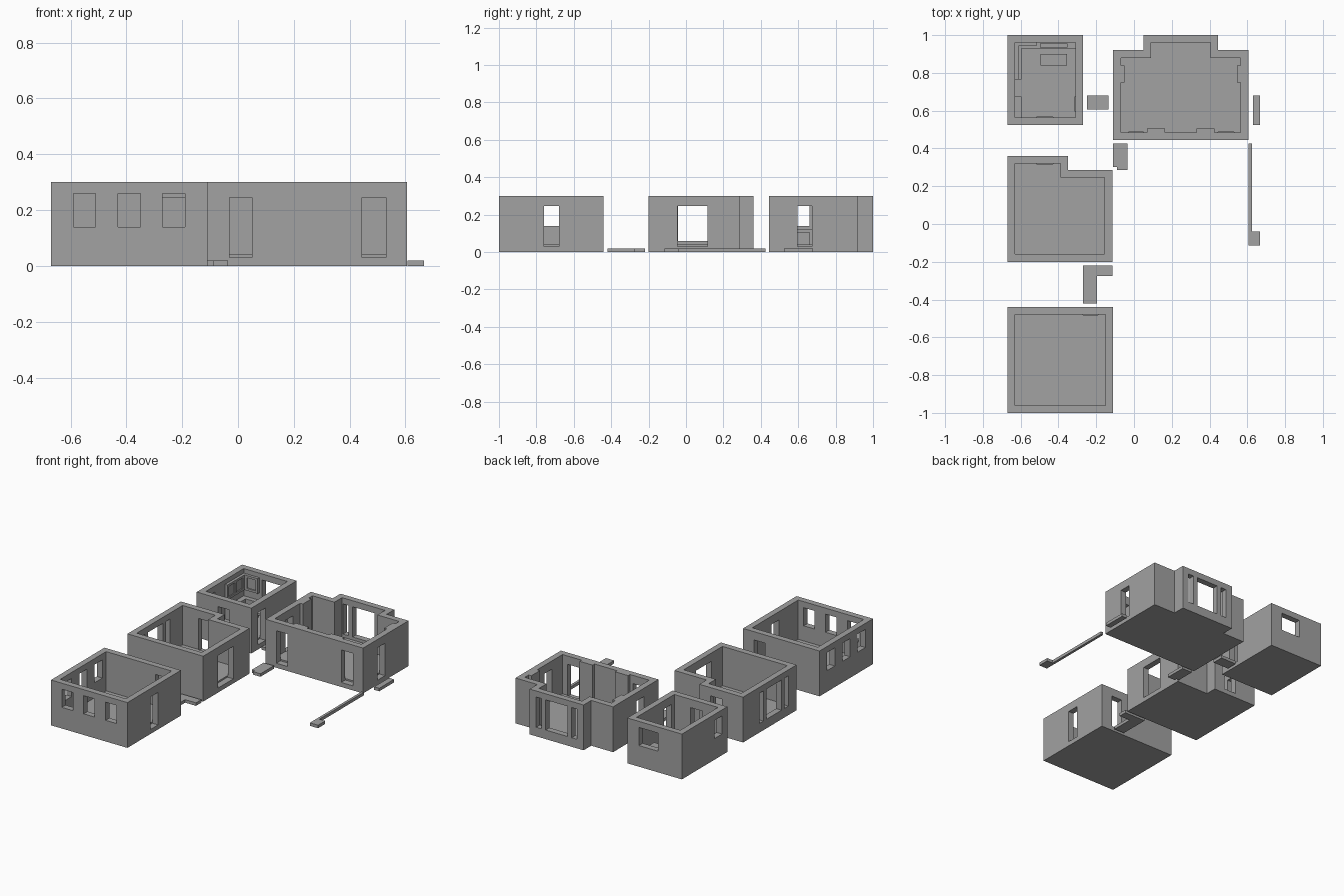
import bpy
import bmesh

if "Cube" in bpy.data.objects:
    bpy.data.objects.remove(bpy.data.objects["Cube"], do_unlink=True)

HEIGHT, FLOOR, WALL, PATH = 0.30, 0.04, 0.04, 0.02
DOOR = (0.03, 0.245)
WINDOW = (0.14, 0.26)
TALL = (0.06, 0.26)

plaster = bpy.data.materials.new("plain grey")
plaster.use_nodes = True
GREY = (0.36, 0.36, 0.36, 1)
plaster.diffuse_color = GREY
plaster.node_tree.nodes["Principled BSDF"].inputs["Base Color"].default_value = GREY


def rect(x0, x1, y0, y1):
    return [(x0, y0), (x1, y0), (x1, y1), (x0, y1)]


def add_prism(bm, outline, z0, z1):
    face = bm.faces.new([bm.verts.new((x, y, z0)) for x, y in outline])
    ext = bmesh.ops.extrude_face_region(bm, geom=[face])
    top = [v for v in ext["geom"] if isinstance(v, bmesh.types.BMVert)]
    bmesh.ops.translate(bm, verts=top, vec=(0, 0, z1 - z0))


def solid(name, prisms):
    """One object from (outline, z0, z1) prisms."""
    bm = bmesh.new()
    for p in prisms:
        add_prism(bm, *p)
    bmesh.ops.recalc_face_normals(bm, faces=bm.faces)
    mesh = bpy.data.meshes.new(name)
    bm.to_mesh(mesh)
    bm.free()
    mesh.materials.append(plaster)
    obj = bpy.data.objects.new(name, mesh)
    bpy.context.collection.objects.link(obj)
    return obj


def carve(obj, *cutters):
    """Subtract each cutter, bake the result and drop the cutters."""
    for c in cutters:
        c.hide_render = True
        mod = obj.modifiers.new("cut", "BOOLEAN")
        mod.operation, mod.solver, mod.object = "DIFFERENCE", "EXACT", c
    bpy.context.view_layer.update()
    deps = bpy.context.evaluated_depsgraph_get()
    baked = bpy.data.meshes.new_from_object(obj.evaluated_get(deps))
    obj.modifiers.clear()
    obj.data = baked
    for c in cutters:
        bpy.data.objects.remove(c, do_unlink=True)


def opening(side, at, a, b, zs):
    """Cutter through the wall whose outer face lies at the given coordinate."""
    out, into = 0.01, WALL + 0.002
    lo, hi = (at - into, at + out) if side[0] == "+" else (at - out, at + into)
    outline = rect(lo, hi, a, b) if side[1] == "x" else rect(a, b, lo, hi)
    return outline, zs[0], zs[1]


def triple(side, at, mid):
    """Wide window flanked by two narrow ones."""
    spans = [(-0.15, -0.11), (-0.08, 0.08), (0.11, 0.15)]
    return [opening(side, at, mid + a, mid + b, TALL) for a, b in spans]


def room(name, outer, inner, openings):
    shell = solid(name, [(outer, 0, HEIGHT)])
    carve(shell, solid("cavity_cutter", [(inner, FLOOR, HEIGHT + 0.1)]),
          solid("opening_cutter", openings))


# Front room: rows of three windows on two sides, two doors
offsets = (0.08, 0.24, 0.40)
room("front_room", rect(-0.67, -0.11, -1, -0.44), rect(-0.63, -0.15, -0.96, -0.48),
     [opening("-y", -1, o - 0.67, o - 0.59, WINDOW) for o in offsets]
     + [opening("-x", -0.67, o - 1, o - 0.92, WINDOW) for o in offsets]
     + [opening("+x", -0.11, -0.76, -0.68, DOOR),
        opening("+y", -0.44, -0.27, -0.19, DOOR)])

# Middle room: stepped back corner, wide doorway, triple window
room("middle_room",
     [(-0.67, -0.2), (-0.115, -0.2), (-0.115, 0.285), (-0.35, 0.285),
      (-0.35, 0.36), (-0.67, 0.36)],
     [(-0.63, -0.16), (-0.155, -0.16), (-0.155, 0.245), (-0.39, 0.245),
      (-0.39, 0.32), (-0.63, 0.32)],
     [opening("+x", -0.115, -0.045, 0.115, DOOR),
      opening("+y", 0.36, -0.515, -0.43, DOOR)] + triple("-x", -0.67, 0.037))

# Kitchen room
room("kitchen_room", rect(-0.67, -0.27, 0.525, 1), rect(-0.63, -0.31, 0.565, 0.96),
     [opening("-y", 0.525, -0.515, -0.43, DOOR),
      opening("+x", -0.27, 0.595, 0.675, DOOR),
      opening("+y", 1, -0.495, -0.355, WINDOW),
      opening("-x", -0.67, 0.58, 0.66, WINDOW)])

# Large room: back bay and shallow piers on the inside
room("large_room",
     [(-0.11, 0.445), (0.605, 0.445), (0.605, 0.92), (0.445, 0.92),
      (0.445, 1), (0.05, 1), (0.05, 0.92), (-0.11, 0.92)],
     [(-0.07, 0.485), (0.07, 0.485), (0.07, 0.505), (0.165, 0.505), (0.165, 0.485),
      (0.33, 0.485), (0.33, 0.505), (0.425, 0.505), (0.425, 0.485), (0.565, 0.485),
      (0.565, 0.75), (0.545, 0.75), (0.545, 0.84), (0.565, 0.84), (0.565, 0.88),
      (0.405, 0.88), (0.405, 0.96), (0.09, 0.96), (0.09, 0.88), (-0.07, 0.88),
      (-0.07, 0.84), (-0.05, 0.84), (-0.05, 0.75), (-0.07, 0.75)],
     [opening("-y", 0.445, -0.03, 0.05, DOOR),
      opening("-y", 0.445, 0.445, 0.53, DOOR),
      opening("+x", 0.605, 0.595, 0.675, DOOR),
      opening("-x", -0.11, 0.595, 0.675, DOOR)] + triple("+y", 1, 0.2475))

# Kitchen counter with a sink recess
counter = solid("kitchen_counter", [
    ([(-0.63, 0.765), (-0.595, 0.765), (-0.595, 0.93), (-0.31, 0.93),
      (-0.31, 0.96), (-0.63, 0.96)], FLOOR, 0.12)])
carve(counter, solid("sink_cutter", [(rect(-0.495, -0.355, 0.935, 0.955), 0.10, 0.2)]))

# Wall cupboards with recessed fronts
cupboards = solid("wall_cupboards", [
    ([(-0.63, 0.765), (-0.612, 0.765), (-0.612, 0.942), (-0.515, 0.942),
      (-0.515, 0.96), (-0.63, 0.96)], 0.17, 0.27)])
carve(cupboards, solid("front_cutter", [
    (rect(-0.62, -0.6, 0.78, 0.845), 0.185, 0.255),
    (rect(-0.62, -0.6, 0.86, 0.925), 0.185, 0.255),
    (rect(-0.595, -0.53, 0.93, 0.95), 0.185, 0.255)]))


def table(name, x0, x1, y0, y1, top, along):
    """Table top carried by two end panels."""
    t = 0.015
    if along == "x":
        ends = [rect(x0, x0 + t, y0, y1), rect(x1 - t, x1, y0, y1)]
    else:
        ends = [rect(x0, x1, y0, y0 + t), rect(x0, x1, y1 - t, y1)]
    solid(name, [(e, FLOOR, top - t) for e in ends] + [(rect(x0, x1, y0, y1), top - t, top)])


table("side_table", -0.63, -0.595, 0.565, 0.675, 0.12, "y")
table("kitchen_table", -0.495, -0.355, 0.84, 0.90, 0.10, "x")

# Low path slabs between the rooms
paths = {
    "front_path": [(-0.27, -0.42), (-0.195, -0.42), (-0.195, -0.275),
                   (-0.115, -0.275), (-0.115, -0.22), (-0.27, -0.22)],
    "kitchen_path": rect(-0.25, -0.135, 0.605, 0.68),
    "middle_path": [(-0.09, 0.285), (-0.035, 0.285), (-0.035, 0.425),
                    (-0.11, 0.425), (-0.11, 0.302), (-0.09, 0.302)],
    "side_step": rect(0.63, 0.667, 0.525, 0.68),
    "long_path": [(0.607, -0.115), (0.667, -0.115), (0.667, -0.04),
                  (0.624, -0.04), (0.624, 0.425), (0.607, 0.425)],
}
for name, outline in paths.items():
    solid(name, [(outline, 0, PATH)])
